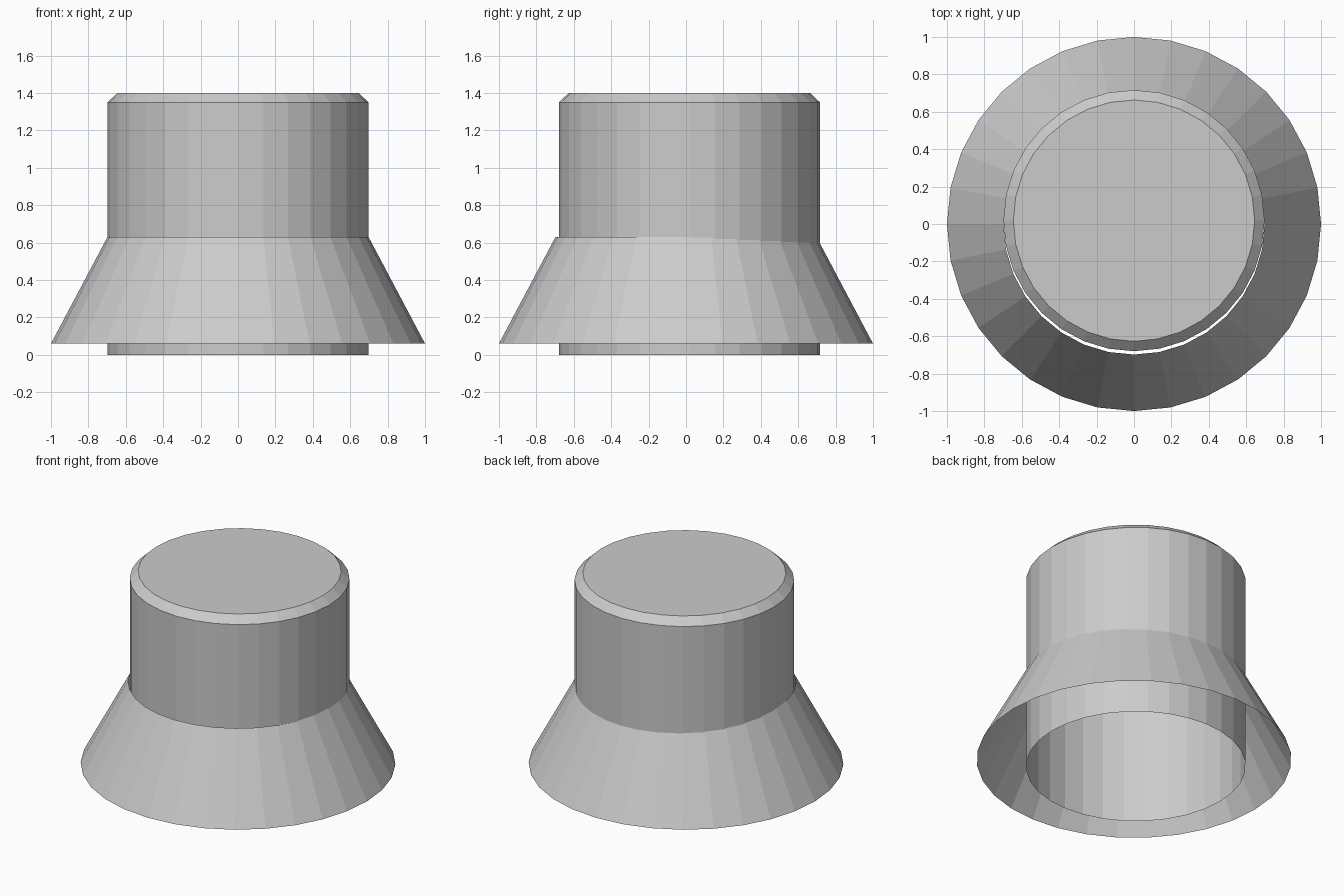
import bpy
import bmesh
from math import cos, sin, tau

SIDES = 32

cube = bpy.data.objects.get("Cube")
if cube:
    bpy.data.objects.remove(cube, do_unlink=True)

grey = bpy.data.materials.new("light_grey")
grey.use_nodes = True
colour = (0.6, 0.6, 0.6, 1)
grey.diffuse_color = colour
grey.node_tree.nodes["Principled BSDF"].inputs["Base Color"].default_value = colour


def lathe(name, profile, y=0, cap=False):
    """Turn a (radius, height) profile, listed upwards, into an open shell."""
    bm = bmesh.new()
    rings = [[bm.verts.new((r * cos(tau * i / SIDES), y + r * sin(tau * i / SIDES), z))
              for i in range(SIDES)] for r, z in profile]
    for low, high in zip(rings, rings[1:]):
        for i in range(SIDES):
            j = (i + 1) % SIDES
            bm.faces.new((low[i], low[j], high[j], high[i]))
    if cap:
        bm.faces.new(rings[-1])
    mesh = bpy.data.meshes.new(name)
    bm.to_mesh(mesh)
    bm.free()
    mesh.materials.append(grey)
    obj = bpy.data.objects.new(name, mesh)
    bpy.context.collection.objects.link(obj)
    return obj


# Hollow crown with a chamfered top, open underneath, set slightly back
lathe("crown", [(0.698, 0), (0.698, 1.35), (0.645, 1.4)], y=0.018, cap=True)

# Flared brim, a thin open cone
lathe("brim", [(1, 0.06), (0.698, 0.63)])
